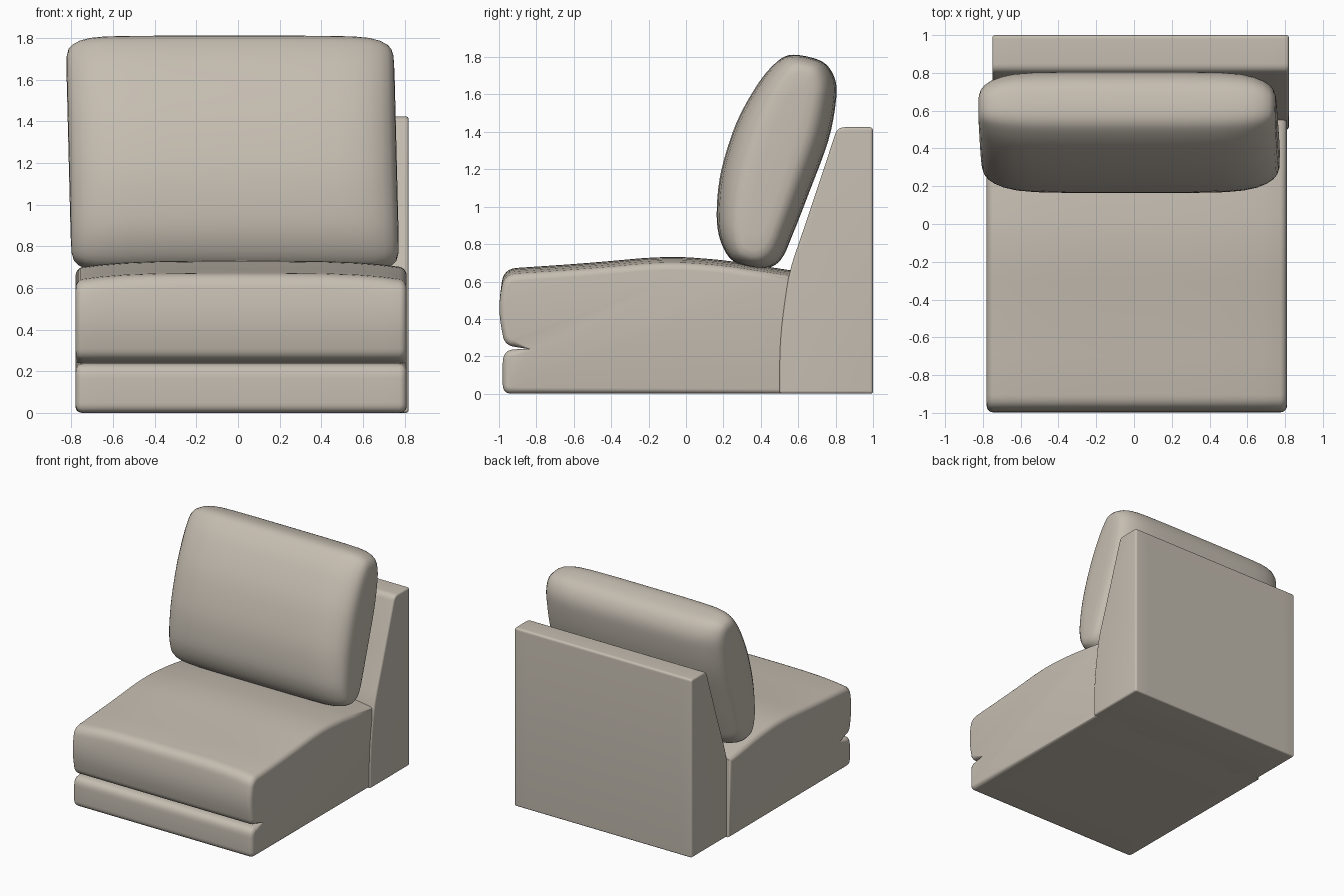
import bpy, bmesh, math
from mathutils import Vector

cube = bpy.data.objects.get("Cube")
if cube:
    bpy.data.objects.remove(cube, do_unlink=True)

fabric = bpy.data.materials.new("warm_grey_fabric")
fabric.use_nodes = True
COLOUR = (0.56, 0.51, 0.44, 1)
fabric.diffuse_color = COLOUR
bsdf = fabric.node_tree.nodes["Principled BSDF"]
bsdf.inputs["Base Color"].default_value = COLOUR
bsdf.inputs["Roughness"].default_value = 0.8


def fillet(corners, steps=6):
    """Round each (y, z, radius) corner of a closed side profile."""
    out = []
    for i, (y, z, r) in enumerate(corners):
        p = Vector((y, z))
        if r == 0:
            out.append(p)
            continue
        a = Vector(corners[i - 1][:2]) - p
        b = Vector(corners[(i + 1) % len(corners)][:2]) - p
        a = p + a.normalized() * min(r, a.length * 0.48)
        b = p + b.normalized() * min(r, b.length * 0.48)
        for s in range(steps + 1):
            t = s / steps
            out.append(a * (1 - t) ** 2 + p * 2 * t * (1 - t) + b * t * t)
    return out


def smooth_loop(points, steps=4):
    """Catmull-Rom curve through a closed loop of points."""
    pts, out = [Vector(p) for p in points], []
    n = len(pts)
    for i in range(n):
        a, b, c, d = pts[i - 1], pts[i], pts[(i + 1) % n], pts[(i + 2) % n]
        for s in range(steps):
            t = s / steps
            out.append(0.5 * (2 * b + (c - a) * t + (2 * a - 5 * b + 4 * c - d) * t ** 2
                              + (3 * b - a - 3 * c + d) * t ** 3))
    return out


def inset(profile, d):
    """Shrink a closed profile, listed clockwise, by d along its normals."""
    out = []
    for i, p in enumerate(profile):
        t = ((p - profile[i - 1]).normalized()
             + (profile[(i + 1) % len(profile)] - p).normalized())
        t = t.normalized() if t.length > 1e-6 else Vector((0, 1))
        out.append(p + Vector((t.y, -t.x)) * d)
    return out


def skin(name, rings, angle):
    """Join rings of points into a closed, smooth-shaded solid."""
    bm = bmesh.new()
    loops = [[bm.verts.new(p) for p in ring] for ring in rings]
    for a, b in zip(loops, loops[1:]):
        for i in range(len(a)):
            bm.faces.new((a[i - 1], a[i], b[i], b[i - 1]))
    bm.faces.new(loops[0])
    bm.faces.new(loops[-1])
    bmesh.ops.recalc_face_normals(bm, faces=bm.faces)
    mesh = bpy.data.meshes.new(name)
    bm.to_mesh(mesh)
    bm.free()
    mesh.materials.append(fabric)
    obj = bpy.data.objects.new(name, mesh)
    bpy.context.collection.objects.link(obj)
    bpy.ops.object.select_all(action="DESELECT")
    obj.select_set(True)
    bpy.context.view_layer.objects.active = obj
    bpy.ops.object.shade_smooth_by_angle(angle=math.radians(angle))
    return obj


def extrude(name, profile, left, right, r, crown=0.0):
    """Run a side profile across x with rounded ends and a crowned top."""
    mid, half = (left + right) / 2, (right - left) / 2
    ends = [(half - r + r * math.sin(a), r * (1 - math.cos(a)))
            for a in (k * math.pi / 10 for k in range(6))]
    spans = [(half * f, 0) for f in (0.25, 0.5, 0.7, 0.85)] + ends
    stations = [(-x, d) for x, d in reversed(spans)] + [(0, 0)] + spans
    rings = []
    for x, d in stations:
        drop = crown * abs(x / half) ** 4
        rings.append([(mid + x, p.x, p.y - drop * min(1, max(0, (p.y - 0.5) / 0.13)))
                      for p in inset(profile, d)])
    return skin(name, rings, 50)


# Seat and plinth in one profile, with the groove cut into the front
seat = fillet([(0.56, 0, 0), (-0.98, 0, 0.05), (-0.98, 0.235, 0.07), (-0.85, 0.24, 0),
               (-0.97, 0.26, 0.05), (-1.005, 0.45, 0.12), (-0.975, 0.668, 0.07),
               (-0.5, 0.7, 0.2), (-0.1, 0.738, 0.2), (0.2, 0.715, 0.1), (0.56, 0.66, 0)])
extrude("seat", seat, -0.78, 0.81, 0.035, crown=0.035)

# Backrest with a curved, sloping front
back = fillet([(1.0, 0, 0.015), (0.5, 0, 0.015), (0.5, 0.3, 0.2), (0.55, 0.65, 0.1),
               (0.66, 0.97, 0.1), (0.81, 1.425, 0.04), (1.0, 1.425, 0.02)])
extrude("backrest", back, -0.75, 0.82, 0.015)

# Loose back cushion: a plump leaning section that narrows towards both sides
section = smooth_loop([(0.23, 0.73), (0.175, 0.85), (0.165, 1.0), (0.19, 1.2), (0.27, 1.45),
                       (0.38, 1.65), (0.47, 1.76), (0.55, 1.81), (0.66, 1.8), (0.75, 1.76),
                       (0.8, 1.67), (0.8, 1.55), (0.76, 1.35), (0.66, 1.08), (0.57, 0.85),
                       (0.51, 0.72), (0.43, 0.67), (0.32, 0.68)])
centre = Vector((0.48, 1.24))
along = Vector((0.3, 1.0)).normalized()
across = Vector((along.y, -along.x))
taper = [(0.3, 1, 1), (0.5, 0.998, 0.98), (0.6, 0.995, 0.94), (0.67, 0.985, 0.87),
         (0.72, 0.965, 0.78), (0.755, 0.935, 0.68), (0.775, 0.9, 0.57),
         (0.785, 0.84, 0.45), (0.788, 0.7, 0.25)]
stations = [(-x, l, w) for x, l, w in reversed(taper)] + [(0, 1, 1)] + taper
rings = []
for x, length, width in stations:
    ring = []
    for p in section:
        q = p - centre
        q = centre + along * q.dot(along) * length + across * q.dot(across) * width
        ring.append((x - 0.025 - 0.025 * (q.y - 1.2), q.x, q.y))
    rings.append(ring)
cushion = skin("back_cushion", rings, 60)
